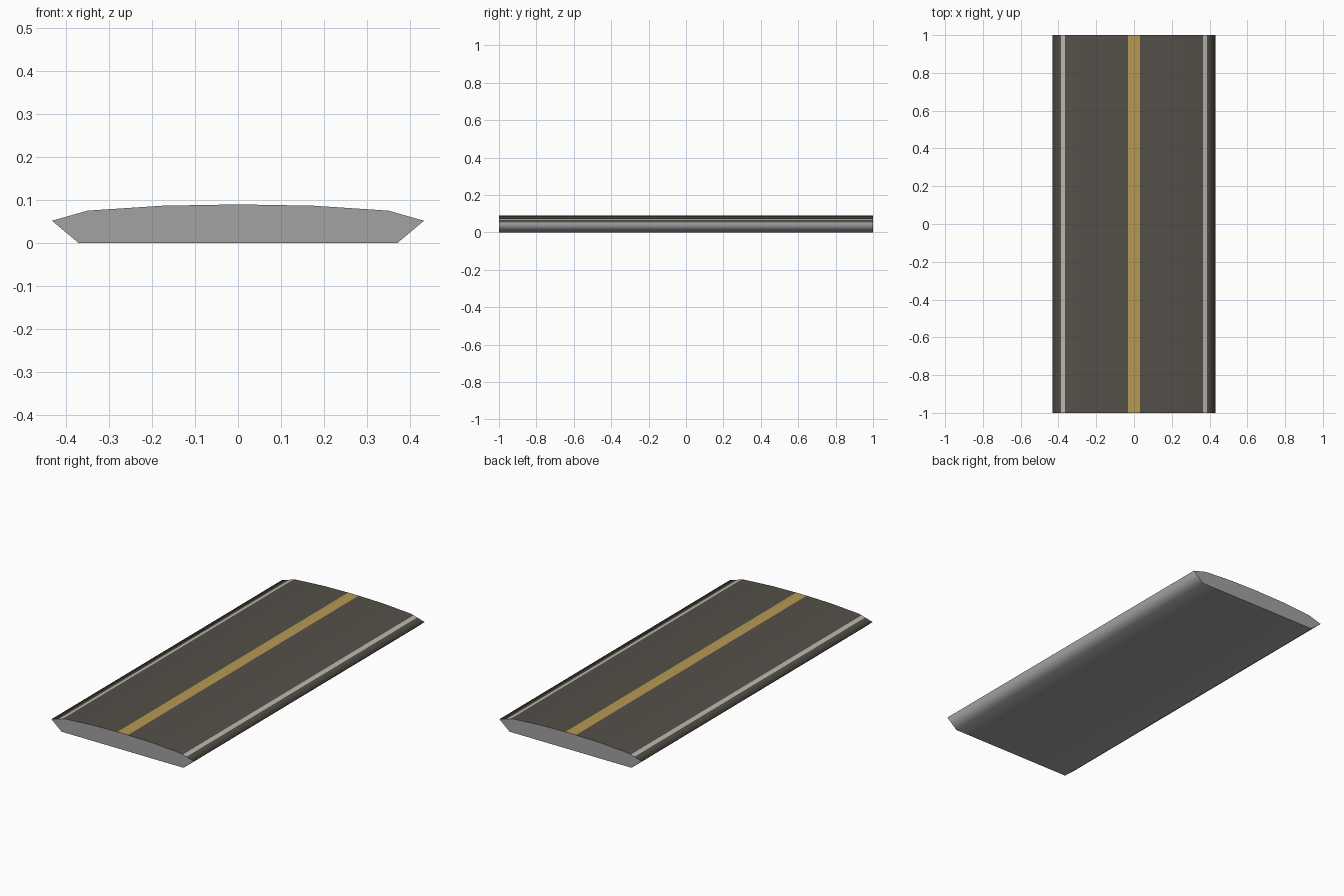
import bpy, bmesh

if "Cube" in bpy.data.objects:
    bpy.data.objects.remove(bpy.data.objects["Cube"])


def material(name, rgb):
    m = bpy.data.materials.new(name)
    m.diffuse_color = (*rgb, 1)
    m.use_nodes = True
    m.node_tree.nodes["Principled BSDF"].inputs["Base Color"].default_value = m.diffuse_color
    return m


asphalt = material("asphalt", (0.089, 0.079, 0.066))
concrete = material("concrete_grey", (0.36, 0.36, 0.36))
yellow = material("yellow_paint", (0.47, 0.32, 0.085))
white = material("white_paint", (0.50, 0.48, 0.41))

# Half of the crowned road surface: centre to shoulder
crown = [(0, 0.09), (0.175, 0.087), (0.35, 0.0755), (0.432, 0.052)]


def surface_z(x):
    for (x0, z0), (x1, z1) in zip(crown, crown[1:]):
        if x <= x1:
            return z0 + (z1 - z0) * (x - x0) / (x1 - x0)


# Cross-section, with extra points at the edges of the painted lines
cuts = sorted([x for x, _ in crown] + [0.032, 0.365, 0.387])
half = [(x, surface_z(x)) for x in cuts] + [(0.37, 0), (0.2, 0)]
section = half + [(-x, z) for x, z in reversed(half) if x > 0]

# Extrude the section along the road
bm = bmesh.new()
front = [bm.verts.new((x, -1, z)) for x, z in section]
back = [bm.verts.new((x, 1, z)) for x, z in section]
n = len(section)
for i in range(n):
    j = (i + 1) % n
    bm.faces.new((front[i], front[j], back[j], back[i]))
bm.faces.new(front)
bm.faces.new(list(reversed(back)))
bmesh.ops.recalc_face_normals(bm, faces=bm.faces)

# Colours: concrete body, asphalt top, painted bands by distance from centre
for f in bm.faces:
    x = abs(f.calc_center_median().x)
    end = abs(f.normal.y) > 0.5
    f.smooth = not end
    if end or f.normal.z < 0.1:
        f.material_index = 1
    elif x < 0.032:
        f.material_index = 2
    elif 0.365 < x < 0.387:
        f.material_index = 3
    else:
        f.material_index = 0
# Keep the end caps crisp
for e in bm.edges:
    if any(abs(f.normal.y) > 0.5 for f in e.link_faces):
        e.smooth = False

mesh = bpy.data.meshes.new("road_segment")
bm.to_mesh(mesh)
bm.free()
for m in (asphalt, concrete, yellow, white):
    mesh.materials.append(m)
bpy.context.collection.objects.link(bpy.data.objects.new("road_segment", mesh))
